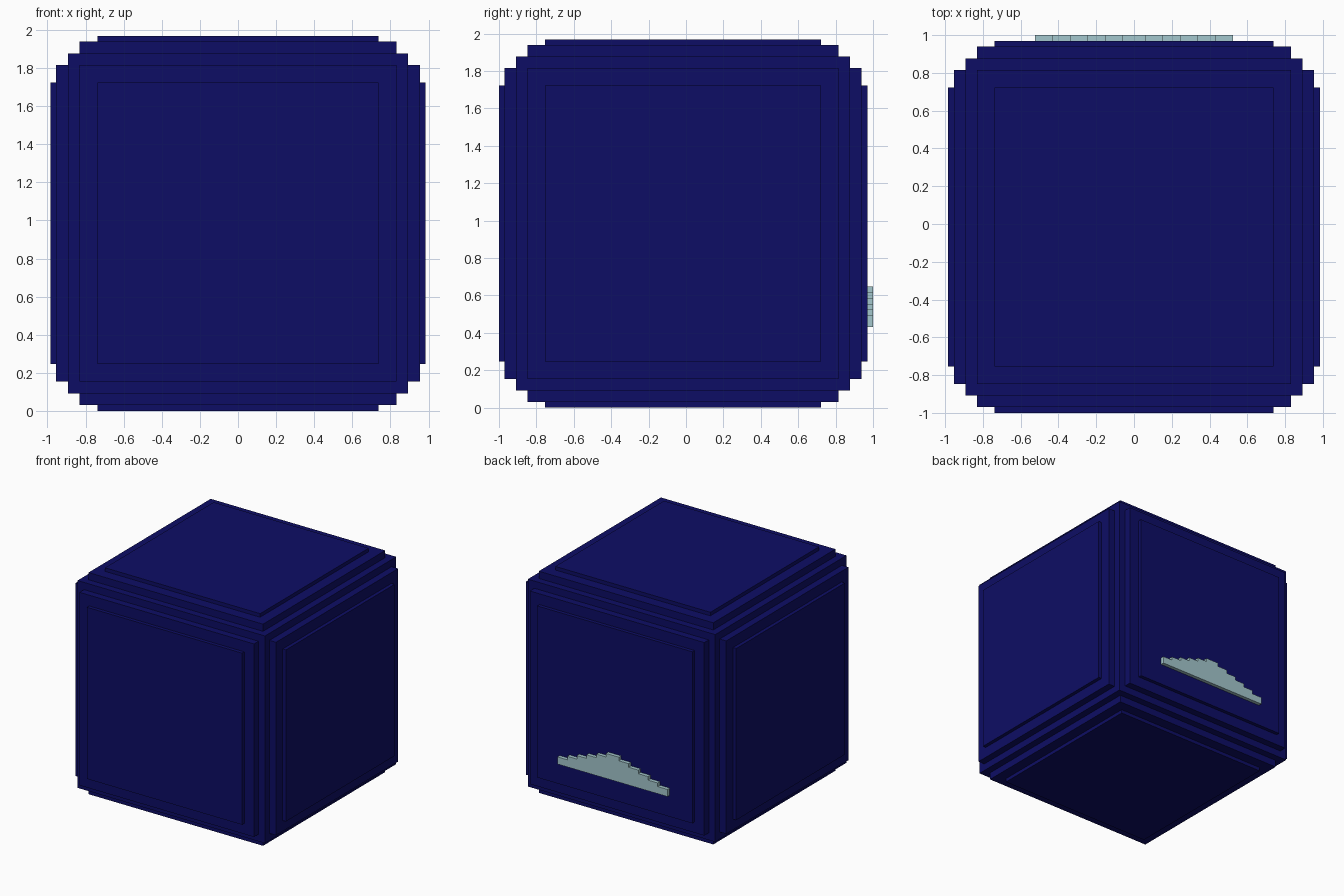
import bpy, bmesh
from mathutils import Vector

if "Cube" in bpy.data.objects:
    bpy.data.objects.remove(bpy.data.objects["Cube"], do_unlink=True)

U = 2 / 65      # one step of the grid
N = 64          # body width in steps
CENTRE = Vector((0, -U / 2, N * U / 2))


def material(name, rgb):
    m = bpy.data.materials.new(name)
    m.use_nodes = True
    m.diffuse_color = (*rgb, 1)
    m.node_tree.nodes["Principled BSDF"].inputs["Base Color"].default_value = (*rgb, 1)
    return m


def make_object(name, bm, mat):
    bmesh.ops.recalc_face_normals(bm, faces=bm.faces[:])
    mesh = bpy.data.meshes.new(name)
    bm.to_mesh(mesh)
    bm.free()
    mesh.materials.append(mat)
    obj = bpy.data.objects.new(name, mesh)
    bpy.context.collection.objects.link(obj)
    return obj


def inset_box(name, insets, mat):
    """Box pulled in from the full cube by a number of steps on each axis."""
    bm = bmesh.new()
    bmesh.ops.create_cube(bm, size=1)
    for v in bm.verts:
        v.co = CENTRE + Vector(c * (N - 2 * i) * U for c, i in zip(v.co, insets))
    return make_object(name, bm, mat)


navy = material("navy blue", (0.004, 0.004, 0.13))
pale = material("pale blue grey", (0.37, 0.57, 0.61))

# Body: core cube joined with two stepped slabs along each axis
body = inset_box("body", (3, 3, 3), navy)
for depth, side in ((1, 5), (0, 8)):
    for axis in range(3):
        insets = [side] * 3
        insets[axis] = depth
        slab = inset_box("body_slab", insets, navy)
        slab.hide_render = True
        mod = body.modifiers.new("join_slab", 'BOOLEAN')
        mod.operation = 'UNION'
        mod.solver = 'EXACT'
        mod.object = slab
        bpy.context.view_layer.objects.active = body
        bpy.ops.object.modifier_apply(modifier=mod.name)
        bpy.data.objects.remove(slab, do_unlink=True)

# Back plate: stepped mound with a flat base
right = [(17, 14)]
for level in range(6):
    x, z = 17 - 3 * level, 16 + level
    right += [(x, z), (x - 3, z)] if level < 5 else [(x, z)]
outline = right + [(-x, z) for x, z in reversed(right)]
bm = bmesh.new()
back = 1 - U
face = bm.faces.new([bm.verts.new((x * U, back, z * U)) for x, z in outline])
ext = bmesh.ops.extrude_face_region(bm, geom=[face])
moved = [g for g in ext["geom"] if isinstance(g, bmesh.types.BMVert)]
bmesh.ops.translate(bm, verts=moved, vec=(0, U, 0))
make_object("back_plate", bm, pale)
